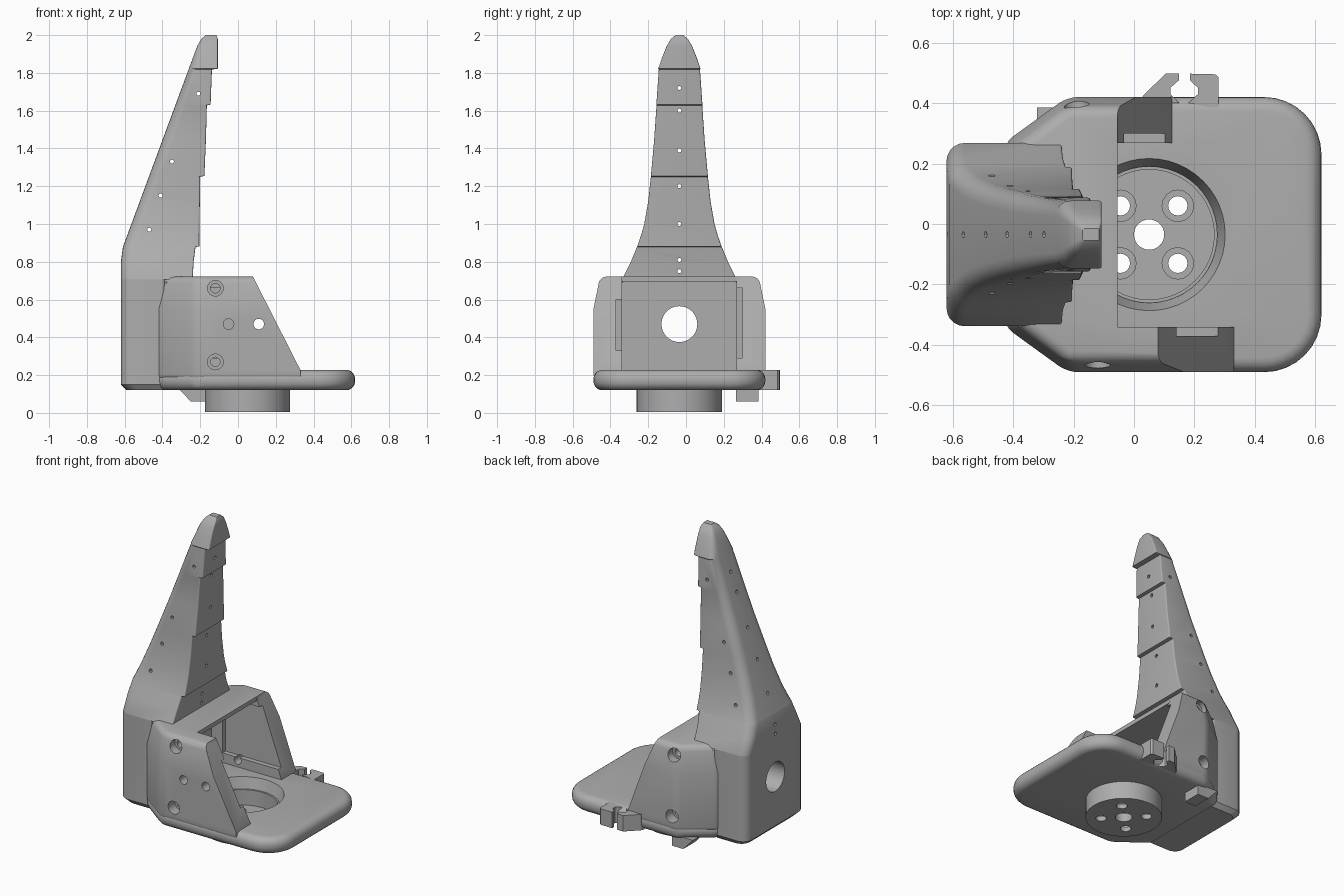
import bpy, bmesh, math
from mathutils import Vector

if "Cube" in bpy.data.objects:
    bpy.data.objects.remove(bpy.data.objects["Cube"], do_unlink=True)

grey = bpy.data.materials.new("plain grey")
grey.use_nodes = True
COLOUR = (0.42, 0.42, 0.42, 1)
grey.diffuse_color = COLOUR
grey.node_tree.nodes["Principled BSDF"].inputs["Base Color"].default_value = COLOUR
MID = -0.035            # middle of the body across y
CX = 0.05               # middle of the turntable cup


def loft(name, rings):
    """Closed solid through rings that share one vertex count."""
    bm = bmesh.new()
    rows = [[bm.verts.new(p) for p in ring] for ring in rings]
    n = len(rows[0])
    for a, b in zip(rows, rows[1:]):
        for i in range(n):
            j = (i + 1) % n
            bm.faces.new((a[i], a[j], b[j], b[i]))
    bm.faces.new(rows[0])
    bm.faces.new(rows[-1])
    bmesh.ops.recalc_face_normals(bm, faces=bm.faces)
    mesh = bpy.data.meshes.new(name)
    bm.to_mesh(mesh)
    bm.free()
    mesh.materials.append(grey)
    ob = bpy.data.objects.new(name, mesh)
    bpy.context.collection.objects.link(ob)
    return ob


def prism(name, pts, lo, hi, axis="z"):
    def place(p, h):
        return {"x": (h, *p), "y": (p[0], h, p[1]), "z": (*p, h)}[axis]
    return loft(name, [[place(p, h) for p in pts] for h in (lo, hi)])


def box(name, x, y, z):
    return prism(name, [(x[0], y[0]), (x[1], y[0]), (x[1], y[1]), (x[0], y[1])], *z)


def circle(a, b, r, n=32):
    return [(a + r * math.cos(2 * math.pi * i / n), b + r * math.sin(2 * math.pi * i / n))
            for i in range(n)]


def cone(name, a, b, r0, r1, lo, hi, axis="z", n=32):
    def place(p, h):
        return {"x": (h, *p), "y": (p[0], h, p[1]), "z": (*p, h)}[axis]
    return loft(name, [[place(p, h) for p in circle(a, b, r, n)]
                       for r, h in ((r0, lo), (r1, hi))])


def rounded(pts, radii, n=8):
    """Round the corners of a polygon with simple arcs."""
    out = []
    for i, (p, r) in enumerate(zip(pts, radii)):
        p = Vector(p)
        if not r:
            out.append(tuple(p))
            continue
        a = p + (Vector(pts[i - 1]) - p).normalized() * r
        b = p + (Vector(pts[(i + 1) % len(pts)]) - p).normalized() * r
        c = a + b - p
        for k in range(n + 1):
            t = math.pi / 2 * k / n
            out.append(tuple(c + (a - c) * math.cos(t) + (b - c) * math.sin(t)))
    return out


def apply(ob, mod):
    bpy.context.view_layer.objects.active = ob
    bpy.ops.object.modifier_apply(modifier=mod.name)


def bevel(ob, width, segments=4, angle=30):
    m = ob.modifiers.new("round", "BEVEL")
    m.width, m.segments, m.angle_limit = width, segments, math.radians(angle)
    m.limit_method = "ANGLE"
    apply(ob, m)


def cut(ob, *cutters):
    for c in cutters:
        m = ob.modifiers.new("cut", "BOOLEAN")
        m.operation, m.solver, m.object = "DIFFERENCE", "EXACT", c
        apply(ob, m)
        bpy.data.objects.remove(c, do_unlink=True)


def smooth(ob):
    bpy.ops.object.select_all(action="DESELECT")
    ob.select_set(True)
    bpy.context.view_layer.objects.active = ob
    bpy.ops.object.shade_smooth_by_angle(angle=math.radians(30))


# Base plate with rounded rim
plan = [(-0.43, -0.335), (-0.22, -0.49), (0.62, -0.49), (0.62, 0.42), (-0.22, 0.42), (-0.43, 0.265)]
plate = prism("base_plate", rounded(plan, (0, 0, 0.19, 0.19, 0, 0)), 0.12, 0.228)
bevel(plate, 0.048, 5)
cut(plate, cone("cutter", CX, MID, 0.215, 0.255, 0.1, 0.24, n=48))

# Turntable cup under the plate, with screw holes in its floor
cup = cone("turntable_cup", CX, MID, 0.226, 0.226, 0.005, 0.16, n=48)
cut(cup, cone("cutter", CX, MID, 0.215, 0.215, 0.06, 0.3, n=48),
    cone("cutter", CX, MID, 0.05, 0.05, -0.1, 0.3))
for dx in (-0.095, 0.095):
    for dy in (-0.095, 0.095):
        cut(cup, cone("cutter", CX + dx, MID + dy, 0.032, 0.032, -0.1, 0.3, n=16),
            cone("cutter", CX + dx, MID + dy, 0.052, 0.052, 0.035, 0.3, n=16))

# Motor housing: tapered block, hollowed, with sloped cheeks
def housing_ring(z, inset):
    half = [(-0.43 + inset, 0.303 - inset / 2), (-0.22, 0.455 - inset), (0.4, 0.455 - inset)]
    pts = [(x, MID - y) for x, y in half] + [(x, MID + y) for x, y in reversed(half)]
    return [(x, y, z) for x, y in pts]


housing = loft("motor_housing", [housing_ring(*r) for r in ((0.17, 0), (0.55, 0), (0.722, 0.035))])
bevel(housing, 0.035, 4, 25)
near = [(0.08, 0.73), (0.08, 0.72), (0.33, 0.228), (0.33, 0.1), (0.8, 0.1), (0.8, 0.73)]
far = [(-0.055, 0.73), (-0.055, 0.72), (0.125, 0.228), (0.125, 0.1), (0.8, 0.1), (0.8, 0.73)]
cut(housing,
    box("cutter", (-0.38, 0.8), (-0.34, 0.268), (0.1, 0.695)),
    box("cutter", (-0.055, 0.8), (-0.34, 0.268), (0.1, 0.9)),
    prism("cutter", near, -0.7, 0, "y"),
    prism("cutter", far, 0, 0.7, "y"),
    box("cutter", (-0.3, 0.5), (-0.37, -0.3), (0.33, 0.6)),
    box("cutter", (-0.3, 0.5), (0.2, 0.3), (0.29, 0.66)))
# Screw holes in the cheeks
for x, y0, y1 in ((-0.12, -0.6, -0.3), (-0.19, 0.2, 0.6)):
    for z in (0.27, 0.66):
        cut(housing, cone("cutter", x, z, 0.025, 0.025, y0, y1, "y", 16))
        lo, hi = (-0.6, -0.42) if y0 < 0 else (0.35, 0.6)
        cut(housing, cone("cutter", x, z, 0.042, 0.042, lo, hi, "y", 16))
for x in (-0.05, 0.11):
    cut(housing, cone("cutter", x, 0.47, 0.028, 0.028, -0.6, -0.3, "y", 16))

# Back box and tapering finger with overlapping front steps
def finger_ring(z, back, front, w):
    r = min(0.06, w * 0.45, (front - back) * 0.45)
    s = min(0.008, w * 0.2)
    pts = rounded([(back, MID - w), (front, MID - w), (front, MID + w), (back, MID + w)], (r, s, s, r), 5)
    return [(x, y, z) for x, y in pts]


def slope(z):
    return -0.62 + max(0, z - 0.85) * 0.37


sections = [(0.12, -0.39, 0.28), (0.15, -0.39, 0.303), (0.705, -0.39, 0.303),
            (0.709, -0.24, 0.303), (0.8, -0.235, 0.257), (0.878, -0.225, 0.225),
            (0.882, -0.205, 0.223), (0.94, -0.205, 0.203), (1.0, -0.204, 0.186),
            (1.12, -0.202, 0.165), (1.25, -0.2, 0.151),
            (1.254, -0.178, 0.151), (1.44, -0.17, 0.134), (1.628, -0.165, 0.121),
            (1.632, -0.145, 0.122), (1.818, -0.138, 0.109),
            (1.822, -0.107, 0.112), (1.88, -0.107, 0.092), (1.94, -0.107, 0.068),
            (1.98, -0.107, 0.045), (2.0, -0.115, 0.02)]
rings = []
for z, front, w in sections:
    back = slope(z)
    if z < 0.13:
        back += 0.03
    if z > 1.97:
        back += (z - 1.97) * 0.8
    rings.append(finger_ring(z, back, front, w))
finger = loft("finger", rings)
# Cable hole in the back, and small thread holes through the finger
cut(finger, cone("cutter", MID, 0.47, 0.095, 0.095, -0.8, -0.3, "x"))
cut(housing, cone("cutter", MID, 0.47, 0.095, 0.095, -0.8, -0.3, "x"))
for z in (0.75, 0.81, 1.0, 1.2, 1.39, 1.6, 1.72):
    cut(finger, cone("cutter", MID, z, 0.011, 0.011, -0.8, 0.1, "x", 8))
for x, z in ((-0.21, 1.69), (-0.35, 1.33), (-0.41, 1.15), (-0.47, 0.97)):
    cut(finger, cone("cutter", x, z, 0.011, 0.011, -0.6, 0.6, "y", 8))

# Cable clip on the side and hook below
prism("clip_left", [(0.02, 0.4), (0.03, 0.425), (0.105, 0.497), (0.148, 0.497), (0.148, 0.475),
                    (0.12, 0.45), (0.12, 0.43), (0.15, 0.4)], 0.122, 0.226)
prism("clip_right", [(0.28, 0.38), (0.28, 0.485), (0.27, 0.495), (0.185, 0.497), (0.185, 0.475),
                     (0.212, 0.45), (0.212, 0.43), (0.18, 0.4)], 0.122, 0.226)
prism("under_hook", [(-0.32, 0.135), (-0.25, 0.06), (-0.17, 0.06), (-0.17, 0.135)], 0.265, 0.385, "y")

for ob in (plate, cup, housing, finger):
    smooth(ob)
